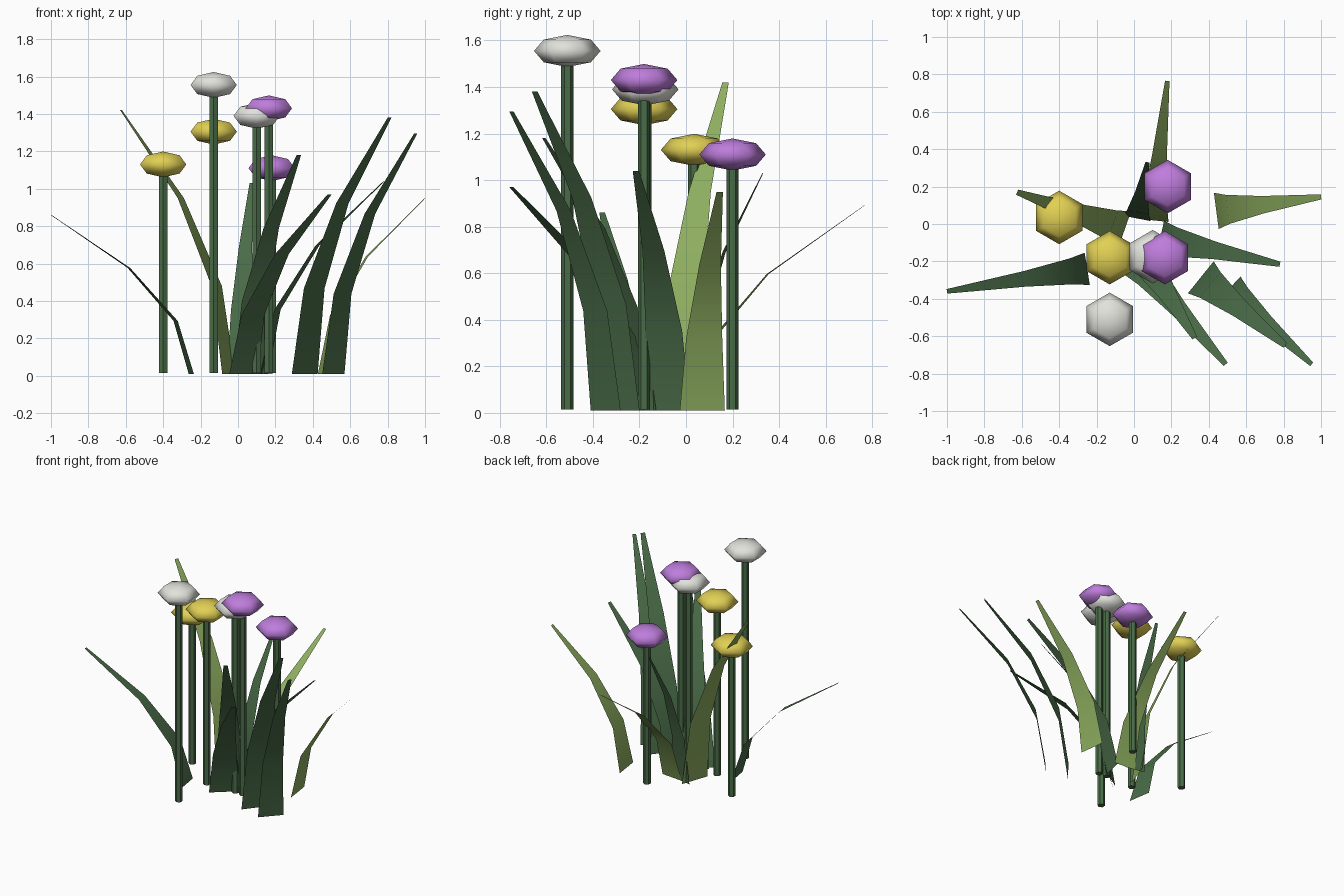
import bpy, bmesh, math
from mathutils import Vector

cube = bpy.data.objects.get("Cube")
if cube:
    bpy.data.objects.remove(cube, do_unlink=True)


def material(name, *rgb):
    linear = [((c / 255 + 0.055) / 1.055) ** 2.4 for c in rgb] + [1]
    mat = bpy.data.materials.new(name)
    mat.use_nodes = True
    mat.diffuse_color = linear
    mat.node_tree.nodes["Principled BSDF"].inputs["Base Color"].default_value = linear
    return mat


DARK = material("dark green", 74, 108, 72)
LIGHT = material("light green", 142, 174, 96)
YELLOW = material("yellow petals", 225, 208, 84)
WHITE = material("white petals", 226, 226, 220)
PURPLE = material("purple petals", 190, 125, 220)


def finish(bm, name, mat, angle):
    mesh = bpy.data.meshes.new(name)
    bm.to_mesh(mesh)
    bm.free()
    mesh.materials.append(mat)
    obj = bpy.data.objects.new(name, mesh)
    bpy.context.collection.objects.link(obj)
    bpy.ops.object.select_all(action="DESELECT")
    obj.select_set(True)
    bpy.context.view_layer.objects.active = obj
    bpy.ops.object.shade_smooth_by_angle(angle=math.radians(angle))


def turned(name, mat, x, y, profile, angle):
    """Six-sided solid from (radius, height) rings, corners on the y axis."""
    bm = bmesh.new()
    rings = []
    for r, z in profile:
        rings.append([bm.verts.new((x + r * math.sin(k * math.pi / 3),
                                    y + r * math.cos(k * math.pi / 3), z))
                      for k in range(6)])
    for low, high in zip(rings, rings[1:]):
        for k in range(6):
            n = (k + 1) % 6
            bm.faces.new((low[k], low[n], high[n], high[k]))
    bm.faces.new(rings[0])
    bm.faces.new(rings[-1])
    bmesh.ops.remove_doubles(bm, verts=bm.verts, dist=0.0005)
    bmesh.ops.recalc_face_normals(bm, faces=bm.faces)
    finish(bm, name, mat, angle)


def flower(name, mat, x, y, z):
    turned(name + "_stem", DARK, x, y, [(0.026, 0.015), (0.026, z)], 30)
    arc = [math.radians(a) for a in (-90, -45, 0, 45, 90)]
    turned(name + "_head", mat, x, y,
           [(0.143 * math.cos(a), z + 0.069 * math.sin(a)) for a in arc], 80)


def leaf(name, mat, base, tip, width):
    """Tapered blade that bends outward from its base to its tip."""
    bm = bmesh.new()
    start, end = Vector((*base, 0.01)), Vector(tip)
    lean = end - start
    side = Vector((-lean.y, lean.x, 0)).normalized() * width / 2
    rows = []
    for i, taper in enumerate((1, 0.8, 0.48, 0.14)):
        t = i / 3
        mid = start + Vector((lean.x * t * t, lean.y * t * t, lean.z * t))
        rows.append([bm.verts.new(mid - side * taper),
                     bm.verts.new(mid + side * taper)])
    for a, b in zip(rows, rows[1:]):
        bm.faces.new((a[0], b[0], b[1], a[1]))
    bm.normal_update()
    if sum(f.normal.z for f in bm.faces) < 0:
        bmesh.ops.reverse_faces(bm, faces=bm.faces)
    finish(bm, name, mat, 60)


# Flowers
flower("tall_white_flower", WHITE, -0.13, -0.51, 1.555)
flower("short_white_flower", WHITE, 0.10, -0.175, 1.39)
flower("tall_yellow_flower", YELLOW, -0.13, -0.18, 1.305)
flower("short_yellow_flower", YELLOW, -0.40, 0.035, 1.13)
flower("tall_purple_flower", PURPLE, 0.165, -0.18, 1.43)
flower("short_purple_flower", PURPLE, 0.18, 0.20, 1.11)

# Leaves
leaf("right_leaf", DARK, (-0.25, -0.24), (-1.0, -0.36, 0.86), 0.175)
leaf("left_leaf", LIGHT, (0.44, 0.07), (1.0, 0.145, 0.95), 0.195)
leaf("tall_back_leaf", LIGHT, (-0.05, -0.03), (-0.625, 0.17, 1.42), 0.21)
leaf("low_back_leaf", LIGHT, (0.10, 0.02), (0.178, 0.765, 0.89), 0.17)
leaf("middle_leaf", DARK, (0.015, 0.03), (0.072, 0.33, 1.03), 0.15)
leaf("outer_front_leaf", DARK, (0.51, -0.345), (0.95, -0.75, 1.295), 0.175)
leaf("inner_front_leaf", DARK, (0.357, -0.285), (0.81, -0.65, 1.38), 0.22)
leaf("low_front_leaf", DARK, (0.03, -0.21), (0.49, -0.75, 0.97), 0.2)
leaf("tall_front_leaf", DARK, (0.06, -0.18), (0.325, -0.61, 1.18), 0.2)
leaf("side_leaf", DARK, (0.14, -0.08), (0.78, -0.215, 1.04), 0.2)
